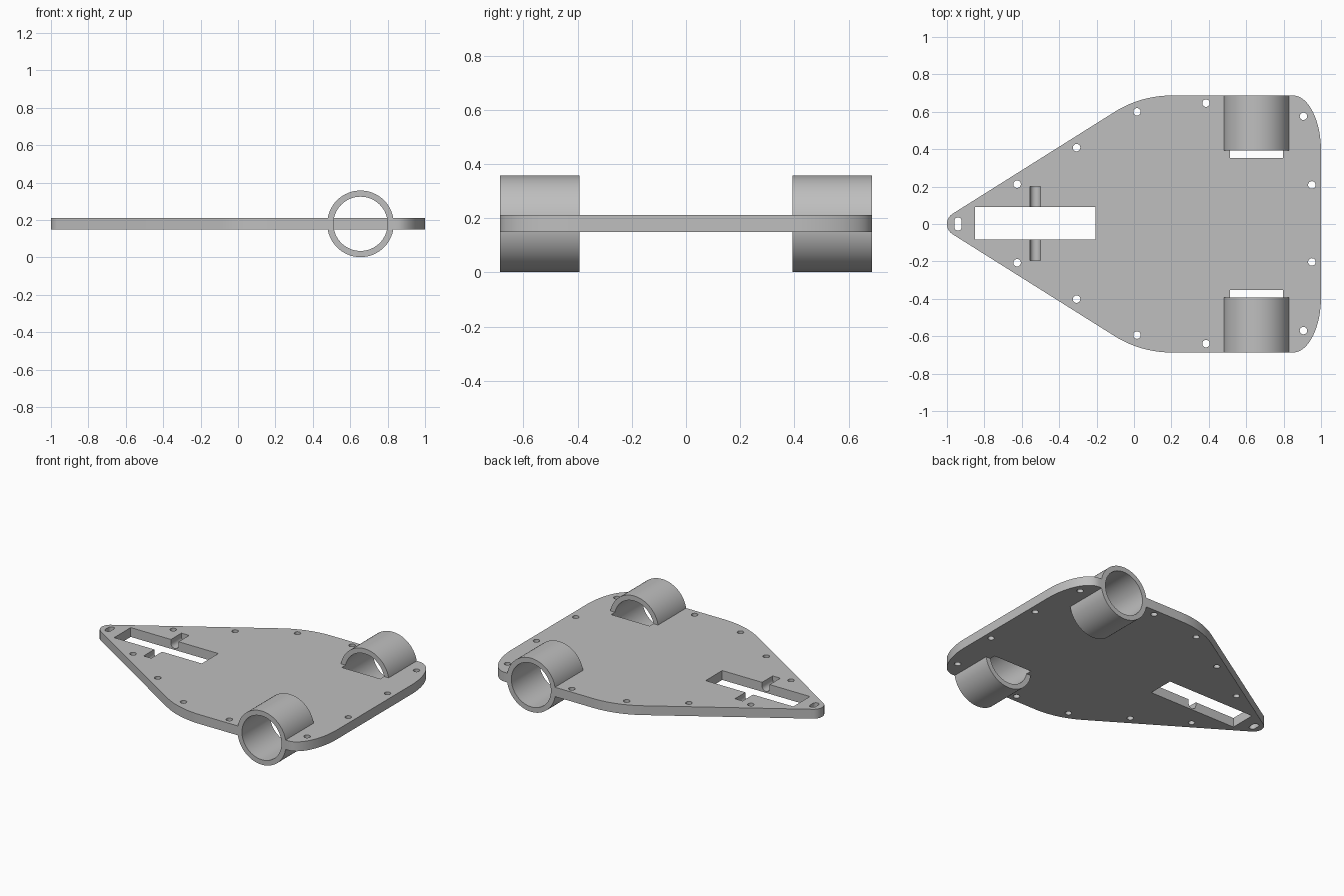
import bpy, bmesh, math
from mathutils import Matrix, Vector

cube = bpy.data.objects.get("Cube")
if cube:
    bpy.data.objects.remove(cube, do_unlink=True)

grey = bpy.data.materials.new("plain_grey")
grey.use_nodes = True
grey.diffuse_color = (0.52, 0.52, 0.52, 1)
grey.node_tree.nodes["Principled BSDF"].inputs["Base Color"].default_value = (0.52, 0.52, 0.52, 1)

BOTTOM, TOP, MID = 0.15, 0.212, 0.18
SIDE = 0.687
TUBE_X, TUBE_R, BORE_R = 0.655, 0.178, 0.145
HOLE_SHIFT = 0.003


def make_object(name, bm):
    bmesh.ops.recalc_face_normals(bm, faces=bm.faces[:])
    mesh = bpy.data.meshes.new(name)
    bm.to_mesh(mesh)
    bm.free()
    mesh.materials.append(grey)
    ob = bpy.data.objects.new(name, mesh)
    bpy.context.collection.objects.link(ob)
    return ob


def prism(name, outline, z0, z1):
    bm = bmesh.new()
    face = bm.faces.new([bm.verts.new((x, y, z0)) for x, y in outline])
    up = bmesh.ops.extrude_face_region(bm, geom=[face])["geom"]
    bmesh.ops.translate(bm, vec=(0, 0, z1 - z0),
                        verts=[v for v in up if isinstance(v, bmesh.types.BMVert)])
    return make_object(name, bm)


def box(name, x0, x1, y0, y1, z0, z1):
    return prism(name, [(x0, y0), (x1, y0), (x1, y1), (x0, y1)], z0, z1)


def rod_y(name, x, z, radius, y0, y1, sides):
    """Cylinder lying along y."""
    bm = bmesh.new()
    place = Matrix.Translation((x, (y0 + y1) / 2, z)) @ Matrix.Rotation(math.pi / 2, 4, "X")
    bmesh.ops.create_cone(bm, cap_ends=True, segments=sides, radius1=radius,
                          radius2=radius, depth=abs(y1 - y0), matrix=place)
    return make_object(name, bm)


def arc(cx, cy, rx, ry, start, end, steps):
    angles = [math.radians(start + (end - start) * i / steps) for i in range(steps + 1)]
    return [(cx + rx * math.cos(a), cy + ry * math.sin(a)) for a in angles]


def combine(target, tool, operation):
    tool.hide_render = True
    mod = target.modifiers.new("combine", "BOOLEAN")
    mod.operation = operation
    mod.solver = "EXACT"
    mod.object = tool
    bpy.context.view_layer.objects.active = target
    bpy.ops.object.modifier_apply(modifier=mod.name)
    bpy.data.objects.remove(tool, do_unlink=True)


# Plate outline: half of it, then mirrored across y
half = (arc(-0.935, 0, 0.065, 0.065, 180, 122, 8)
        + arc(0.2, SIDE - 0.57, 0.57, 0.57, 122, 90, 12)
        + arc(0.85, 0.39, 0.15, SIDE - 0.39, 90, 0, 16))
outline = half + [(x, -y) for x, y in reversed(half[1:])]
plate = prism("base_plate", outline, BOTTOM, TOP)

# Motor tubes: joined on, then bored a little further into the plate
for s in (-1, 1):
    combine(plate, rod_y("tube", TUBE_X, MID, TUBE_R, s * 0.393, s * SIDE, 64), "UNION")
for s in (-1, 1):
    combine(plate, rod_y("bore", TUBE_X, MID, BORE_R, s * 0.353, s * 0.8, 64), "DIFFERENCE")

# Wheel slot and the round-bottomed axle groove across it
combine(plate, box("slot", -0.85, -0.207, -0.084, 0.09, 0, 0.4), "DIFFERENCE")
combine(plate, rod_y("axle", -0.527, 0.187, 0.028, -0.196, 0.2, 24), "DIFFERENCE")
combine(plate, box("axle_entry", -0.555, -0.499, -0.196, 0.2, 0.187, 0.4), "DIFFERENCE")

# Screw holes along both edges
for x, y in ((-0.625, 0.21), (-0.307, 0.405), (0.016, 0.597),
             (0.385, 0.643), (0.906, 0.573), (0.951, 0.206)):
    for s in (-1, 1):
        circle = arc(x, s * y + HOLE_SHIFT, 0.02, 0.02, 0, 345, 23)
        combine(plate, prism("screw_hole", circle, 0.1, 0.3), "DIFFERENCE")

# Elongated hole in the nose
oblong = (arc(-0.941, 0.012 + HOLE_SHIFT, 0.02, 0.02, 0, 180, 12)
          + arc(-0.941, -0.012 - HOLE_SHIFT, 0.02, 0.02, 180, 360, 12))
combine(plate, prism("nose_hole", oblong, 0.1, 0.3), "DIFFERENCE")

bpy.ops.object.select_all(action="DESELECT")
plate.select_set(True)
bpy.context.view_layer.objects.active = plate
bpy.ops.object.shade_smooth_by_angle(angle=math.radians(30))
